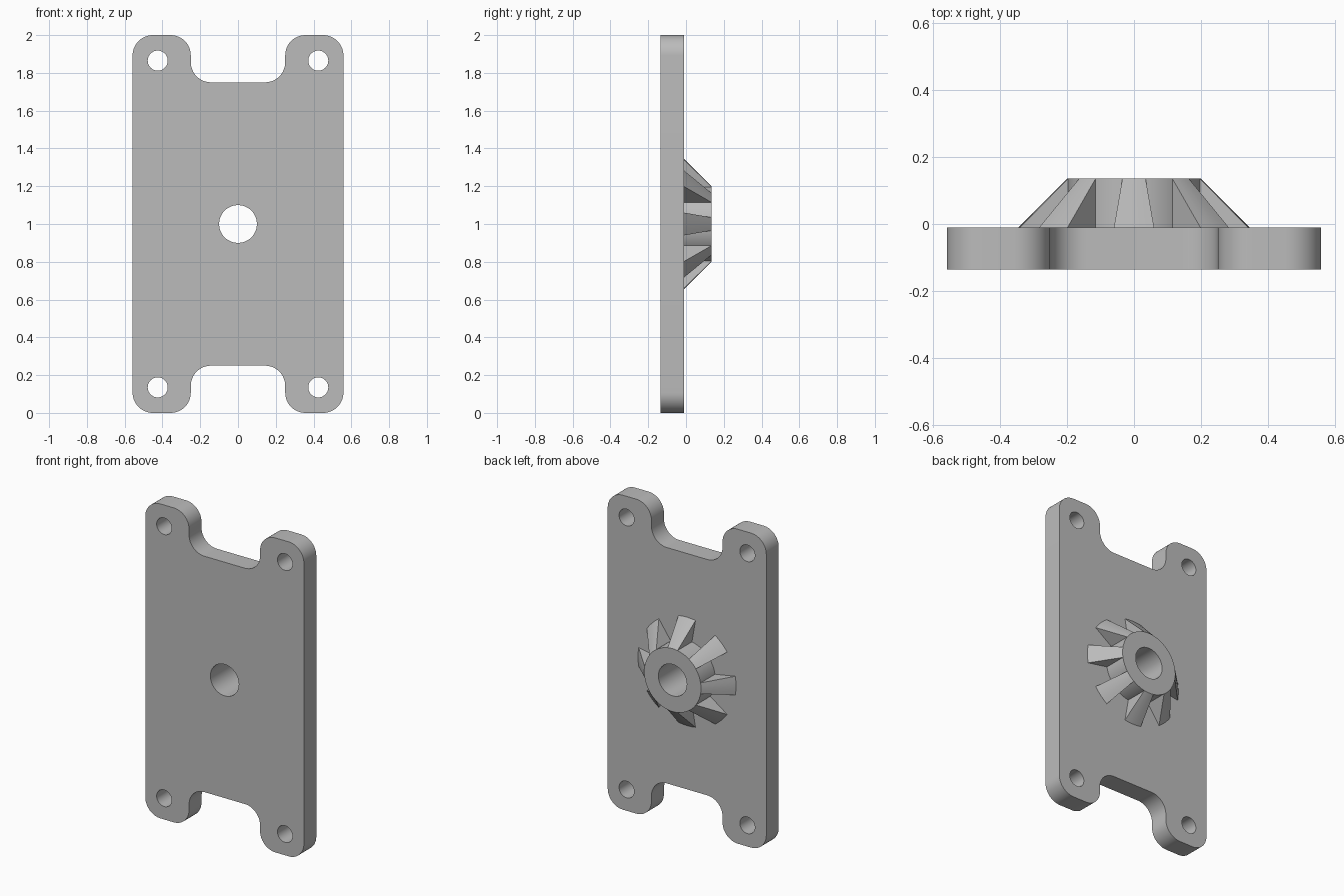
import bpy, bmesh
from math import sin, cos, pi, radians
from mathutils import Vector

cube = bpy.data.objects.get("Cube")
if cube:
    bpy.data.objects.remove(cube, do_unlink=True)

GREY = (0.5, 0.5, 0.5, 1)
mat = bpy.data.materials.new("plain grey")
mat.use_nodes = True
mat.diffuse_color = GREY
mat.node_tree.nodes["Principled BSDF"].inputs["Base Color"].default_value = GREY

FRONT, SEAT, BACK = -0.135, -0.01, 0.135   # depth levels along y
HUB_R, BORE_R, RIB_R = 0.2, 0.1, 0.345
MID = 1.0                                  # height of the hub axis


def finish(name, bm):
    """Turn a bmesh into a shaded, coloured object."""
    bmesh.ops.remove_doubles(bm, verts=bm.verts, dist=1e-5)
    bmesh.ops.recalc_face_normals(bm, faces=bm.faces)
    me = bpy.data.meshes.new(name)
    bm.to_mesh(me)
    bm.free()
    me.materials.append(mat)
    ob = bpy.data.objects.new(name, me)
    bpy.context.collection.objects.link(ob)
    bpy.ops.object.select_all(action='DESELECT')
    ob.select_set(True)
    bpy.context.view_layer.objects.active = ob
    bpy.ops.object.shade_smooth_by_angle(angle=radians(30))
    return ob


def circle(cx, cz, r, n=48):
    return [(cx + r * cos(2 * pi * i / n), cz + r * sin(2 * pi * i / n)) for i in range(n)]


def rounded(corners, r, steps=12):
    """Replace each right-angled corner with an arc of radius r."""
    pts = []
    for i, c in enumerate(corners):
        c = Vector(c)
        a = (Vector(corners[i - 1]) - c).normalized()
        b = (Vector(corners[(i + 1) % len(corners)]) - c).normalized()
        centre = c + (a + b) * r
        for k in range(steps + 1):
            t = pi / 2 * k / steps
            pts.append(tuple(centre - b * r * cos(t) - a * r * sin(t)))
    return pts


def add_spline(curve, pts):
    sp = curve.splines.new('POLY')
    sp.points.add(len(pts) - 1)
    for p, (x, z) in zip(sp.points, pts):
        p.co = (x, z, 0, 1)
    sp.use_cyclic_u = True


def revolve(bm, profile, start, steps, step, closed):
    """Sweep a closed (radius, y) profile about the hub axis."""
    rings = []
    for i in range(steps if closed else steps + 1):
        a = start + i * step
        rings.append([bm.verts.new((r * sin(a), y, MID + r * cos(a))) for r, y in profile])
    n = len(profile)
    for i in range(steps):
        p, q = rings[i], rings[(i + 1) % len(rings)]
        for k in range(n):
            m = (k + 1) % n
            bm.faces.new((p[k], p[m], q[m], q[k]))
    if not closed:
        bm.faces.new(rings[0])
        bm.faces.new(rings[-1])


# Plate: H-shaped outline with four corner holes and a central bore
W, N, Z0, Z1 = 0.558, 0.25, 0.25, 1.75
outline = [(-W, 0), (-N, 0), (-N, Z0), (N, Z0), (N, 0), (W, 0),
           (W, 2), (N, 2), (N, Z1), (-N, Z1), (-N, 2), (-W, 2)]
curve = bpy.data.curves.new("plate_outline", 'CURVE')
curve.dimensions = '2D'
curve.fill_mode = 'BOTH'
curve.extrude = (SEAT - FRONT) / 2
add_spline(curve, rounded(outline, 0.107))
add_spline(curve, circle(0, MID, BORE_R, 72))
for x in (-0.425, 0.425):
    for z in (0.135, 1.865):
        add_spline(curve, circle(x, z, 0.053))
helper = bpy.data.objects.new("plate_outline", curve)
bpy.context.collection.objects.link(helper)
flat = bpy.data.meshes.new_from_object(
    helper.evaluated_get(bpy.context.evaluated_depsgraph_get()))
bm = bmesh.new()
bm.from_mesh(flat)
for v in bm.verts:
    x, z, d = v.co
    v.co = (x, (FRONT + SEAT) / 2 - d, z)
bpy.data.objects.remove(helper, do_unlink=True)
bpy.data.curves.remove(curve)
bpy.data.meshes.remove(flat)
finish("plate", bm)

# Hub: bored boss on the back of the plate
bm = bmesh.new()
revolve(bm, [(BORE_R, SEAT), (HUB_R, SEAT), (HUB_R, BACK), (BORE_R, BACK)],
        0, 72, radians(5), True)
finish("hub", bm)

# Ribs: eight sloping gussets around the hub
for i in range(8):
    bm = bmesh.new()
    revolve(bm, [(HUB_R, SEAT), (RIB_R, SEAT), (HUB_R, BACK)],
            radians(45 * i - 10), 4, radians(5), False)
    finish(f"rib_{i + 1}", bm)
